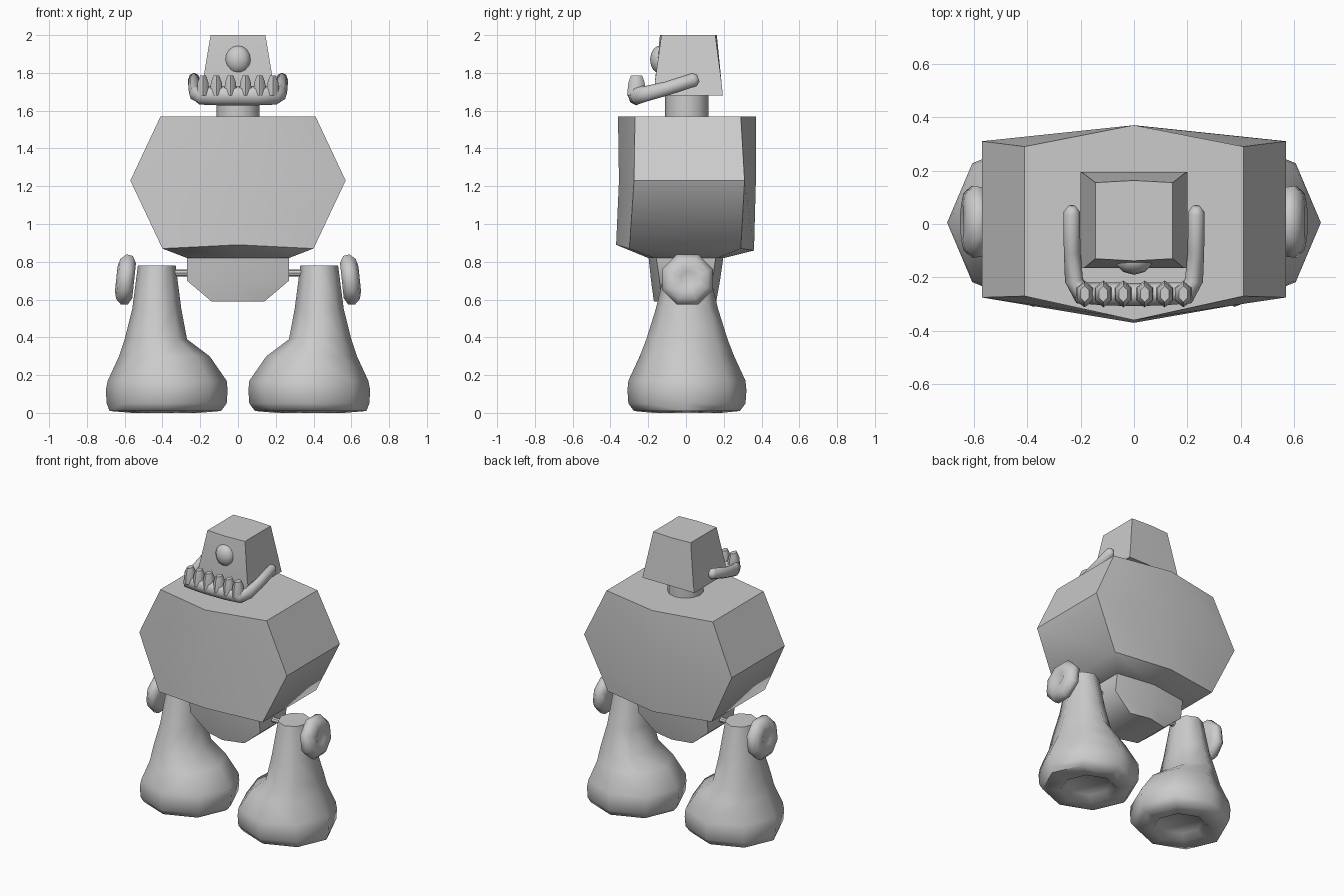
import bpy, bmesh, math
from mathutils import Matrix, Vector

if "Cube" in bpy.data.objects:
    bpy.data.objects.remove(bpy.data.objects["Cube"])

grey = bpy.data.materials.new("plain grey")
grey.diffuse_color = (0.6, 0.6, 0.6, 1)
grey.use_nodes = True
grey.node_tree.nodes["Principled BSDF"].inputs["Base Color"].default_value = grey.diffuse_color


def finish(name, bm, angle=40):
    bmesh.ops.recalc_face_normals(bm, faces=bm.faces)
    me = bpy.data.meshes.new(name)
    bm.to_mesh(me)
    bm.free()
    me.materials.append(grey)
    me.shade_smooth()
    me.set_sharp_from_angle(angle=math.radians(angle))
    ob = bpy.data.objects.new(name, me)
    bpy.context.collection.objects.link(ob)
    return ob


def loft(rings, bm=None):
    """Skin a stack of closed point rings and cap both ends."""
    bm = bm or bmesh.new()
    loops = [[bm.verts.new(p) for p in r] for r in rings]
    for a, b in zip(loops, loops[1:]):
        for i in range(len(a)):
            j = (i + 1) % len(a)
            bm.faces.new((a[i], a[j], b[j], b[i]))
    bm.faces.new(loops[0][::-1])
    bm.faces.new(loops[-1])
    return bm


def oval(z, x0, x1, y0, y1, n=8, phase=0.0):
    cx, cy, rx, ry = (x0 + x1) / 2, (y0 + y1) / 2, (x1 - x0) / 2, (y1 - y0) / 2
    angs = [2 * math.pi * (i + phase) / n for i in range(n)]
    return [(cx + rx * math.cos(a), cy + ry * math.sin(a), z) for a in angs]


def hexa(w, z, front, back, cf, cb, zf=None, zb=None):
    """Six-point body section: side corners plus a centre ridge front and back."""
    return [(-w, front, z), (0, cf, zf or z), (w, front, z),
            (w, back, z), (0, cb, zb or z), (-w, back, z)]


# torso and pelvis
finish("torso", loft([
    hexa(0.41, 1.57, -0.27, 0.29, -0.36, 0.37),
    hexa(0.57, 1.23, -0.275, 0.31, -0.355, 0.37),
    hexa(0.40, 0.87, -0.30, 0.29, -0.37, 0.36, 0.89, 0.86),
    hexa(0.27, 0.82, -0.17, 0.17, -0.20, 0.20)]), 50)
finish("pelvis", loft([
    hexa(0.27, 0.84, -0.16, 0.16, -0.20, 0.20),
    hexa(0.27, 0.70, -0.14, 0.14, -0.185, 0.18),
    hexa(0.14, 0.59, -0.13, 0.13, -0.17, 0.16)]), 50)

# neck
finish("neck", loft([oval(z, -0.115, 0.115, -0.11, 0.12, 12) for z in (1.56, 1.70)]))

# head: tapered block
def block(z, w, y0, y1, ridge):
    return [(-w, y0, z), (0, y0 - ridge, z), (w, y0, z), (w, y1, z), (0, y1 + ridge, z), (-w, y1, z)]

finish("head", loft([
    block(1.68, 0.20, -0.165, 0.195, 0),
    block(1.75, 0.187, -0.165, 0.188, 0),
    block(2.0, 0.145, -0.13, 0.155, 0.008)]))

# nose
bm = bmesh.new()
bmesh.ops.create_uvsphere(bm, u_segments=10, v_segments=8, radius=1)
bmesh.ops.transform(bm, verts=bm.verts, matrix=Matrix.Translation((0, -0.135, 1.87))
                    @ Matrix.Diagonal((0.07, 0.055, 0.075, 1)))
finish("nose", bm, 60)

# jaw: bent bar that narrows into two arms
half = [(0.233, 0.065, 1.772, 0.5), (0.233, 0.045, 1.765, 1.0), (0.232, -0.10, 1.718, 1.0),
        (0.225, -0.21, 1.69, 1.1), (0.20, -0.258, 1.682, 1.35), (0.10, -0.262, 1.68, 1.4)]
path = half + [(0, -0.264, 1.68, 1.4)] + [(-x, y, z, r) for x, y, z, r in reversed(half)]
rings = []
for i, (x, y, z, r) in enumerate(path):
    a, b = Vector(path[max(i - 1, 0)][:3]), Vector(path[min(i + 1, len(path) - 1)][:3])
    t = (b - a).normalized()
    side = t.cross(Vector((0, 0, 1))).normalized()
    up = side.cross(t)
    rings.append([Vector((x, y, z)) + r * (0.031 * math.cos(k * math.pi / 4) * side
                  + 0.037 * math.sin(k * math.pi / 4) * up) for k in range(8)])
finish("jaw", loft(rings), 60)

# lower teeth
bm = bmesh.new()
for x in (-0.185, -0.115, -0.04, 0.04, 0.115, 0.185):
    loft([oval(z, x - w, x + w, -0.262 - d, -0.262 + d, 6, 0.5)
          for z, w, d in ((1.68, 0.04, 0.05), (1.75, 0.033, 0.043), (1.785, 0.018, 0.03))], bm)
finish("teeth", bm, 60)

# legs: flared octagonal boots with hollow soles
leg = [(0.78, 0.33, 0.53, 0.11), (0.55, 0.30, 0.56, 0.165), (0.39, 0.27, 0.60, 0.215),
       (0.30, 0.15, 0.63, 0.25), (0.17, 0.06, 0.69, 0.31), (0.12, 0.055, 0.70, 0.315),
       (0.05, 0.06, 0.695, 0.31), (0.01, 0.09, 0.68, 0.28), (0.0, 0.20, 0.56, 0.18),
       (0.04, 0.24, 0.52, 0.14)]
knob = [(0.0, 0.10), (0.02, 0.14), (0.055, 0.145), (0.085, 0.115), (0.095, 0.07), (0.082, 0.04)]

for name, s in (("right", 1), ("left", -1)):
    flip = Matrix.Diagonal((s, 1, 1, 1))
    bm = loft([oval(z, x0, x1, 0.005 - d, 0.005 + d) for z, x0, x1, d in leg])
    bmesh.ops.transform(bm, verts=bm.verts, matrix=flip)
    finish(name + "_leg", bm, 60)
    # round hip knob on the outside of the leg
    bm = loft([oval(z, -r, r, -r, r, 8, 0.5) for z, r in knob])
    bmesh.ops.transform(bm, verts=bm.verts, matrix=flip @ Matrix.Translation((0.55, 0.008, 0.70))
                        @ Matrix.Rotation(math.radians(84), 4, 'Y'))
    finish(name + "_hip_knob", bm, 60)
    # thin hip axle
    bm = loft([oval(z, -0.018, 0.018, -0.018, 0.018, 8) for z in (0.2, 0.42)])
    bmesh.ops.transform(bm, verts=bm.verts, matrix=flip @ Matrix.Translation((0, 0, 0.74))
                        @ Matrix.Rotation(math.radians(90), 4, 'Y'))
    finish(name + "_hip_axle", bm)
